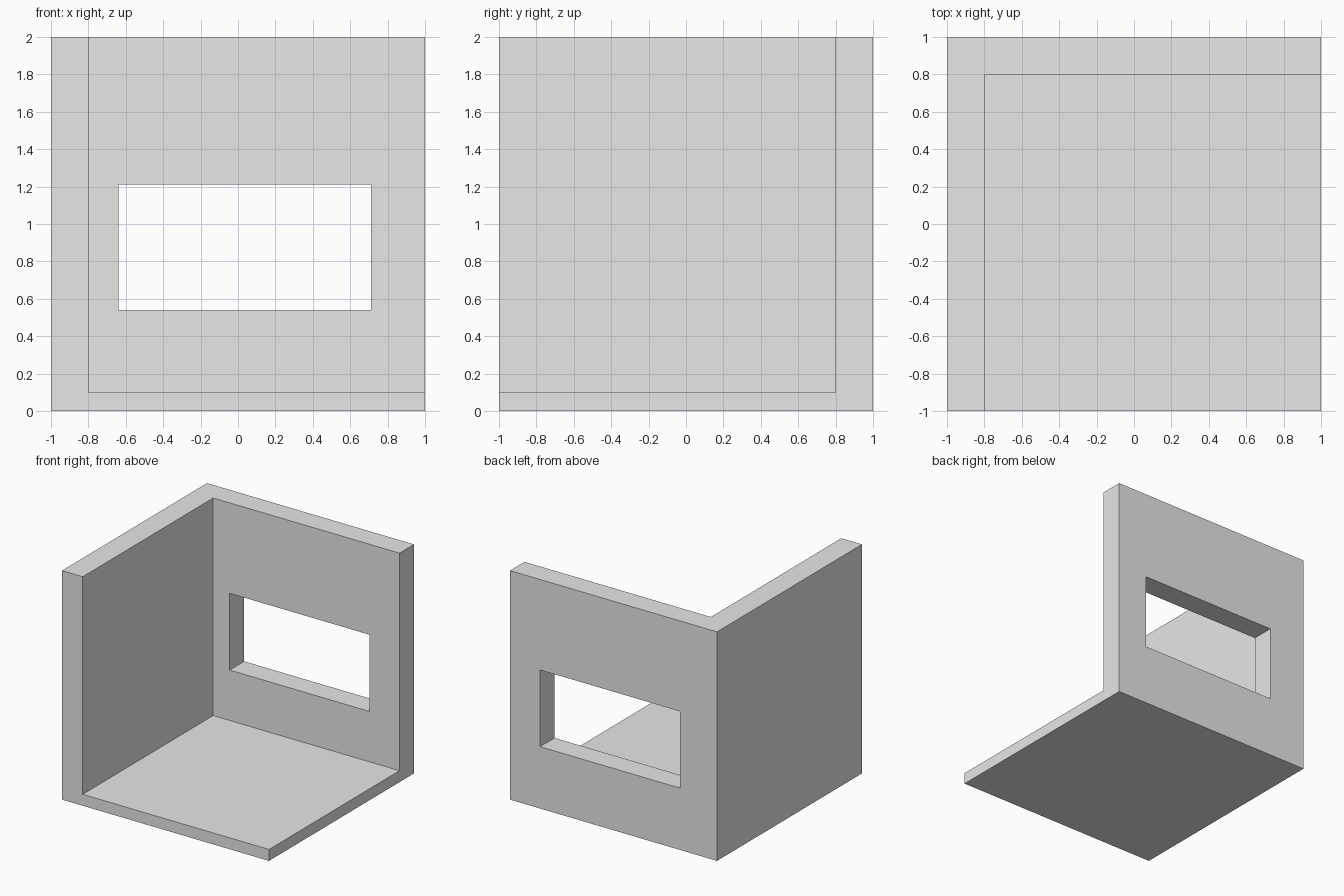
import bpy

cube = bpy.data.objects.get("Cube")
if cube:
    bpy.data.objects.remove(cube, do_unlink=True)

plaster = bpy.data.materials.new("plain_grey")
plaster.use_nodes = True
GREY = (0.8, 0.8, 0.8, 1)
plaster.diffuse_color = GREY
plaster.node_tree.nodes["Principled BSDF"].inputs["Base Color"].default_value = GREY


def box(name, low, high):
    """Axis-aligned box between two corners."""
    centre = [(a + b) / 2 for a, b in zip(low, high)]
    bpy.ops.mesh.primitive_cube_add(size=1, location=centre)
    ob = bpy.context.object
    ob.name = name
    ob.scale = [b - a for a, b in zip(low, high)]
    bpy.ops.object.transform_apply(location=True, rotation=False, scale=True)
    ob.data.materials.append(plaster)
    return ob


def carve(target, cutter):
    """Subtract the cutter from the target and discard it."""
    cutter.hide_render = True
    mod = target.modifiers.new(cutter.name, "BOOLEAN")
    mod.operation = "DIFFERENCE"
    mod.solver = "EXACT"
    mod.object = cutter
    bpy.context.view_layer.objects.active = target
    bpy.ops.object.modifier_apply(modifier=mod.name)
    bpy.data.objects.remove(cutter, do_unlink=True)


# Solid block carved into a floor, a right wall and a back wall
room = box("room_shell", (-1, -1, 0), (1, 1, 2))
carve(room, box("room_space", (-0.8, -1.5, 0.1), (1.5, 0.8, 2.5)))

# Window through the back wall
carve(room, box("window_opening", (-0.64, 0.5, 0.54), (0.71, 1.5, 1.21)))
